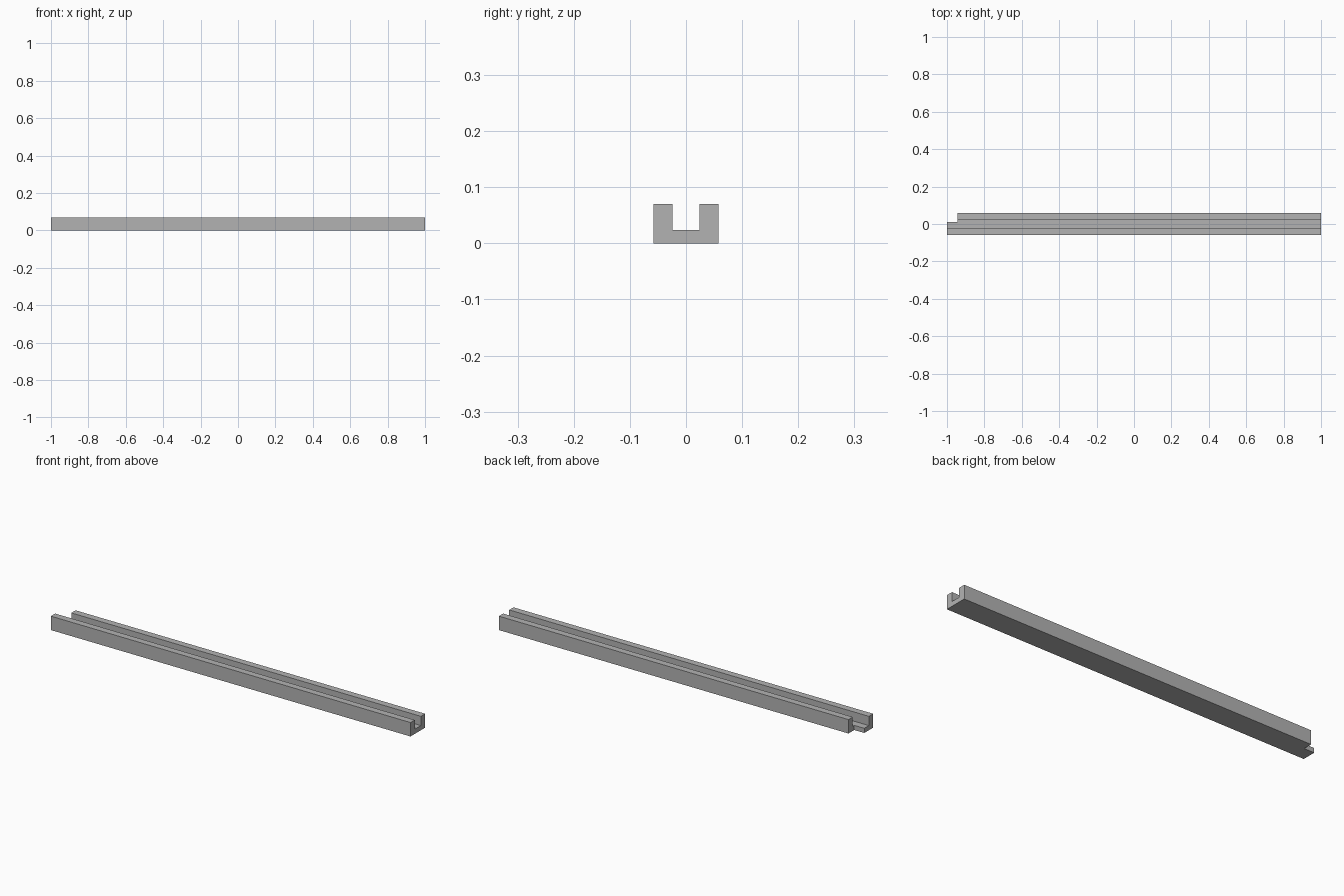
import bpy
import bmesh
from mathutils import Vector

default = bpy.data.objects.get("Cube")
if default:
    bpy.data.objects.remove(default, do_unlink=True)

# Main dimensions
HALF_LEN, HALF_W, HEIGHT = 1.0, 0.058, 0.07
GROOVE, FLOOR = 0.024, 0.0235
NOTCH_X, NOTCH_Y = -0.944, 0.012

grey = bpy.data.materials.new("plain grey")
grey.use_nodes = True
colour = (0.45, 0.45, 0.45, 1)
grey.diffuse_color = colour
grey.node_tree.nodes["Principled BSDF"].inputs["Base Color"].default_value = colour


def extrude_x(name, profile, x0, x1):
    """Extrude a (y, z) outline along x into a closed solid."""
    bm = bmesh.new()
    face = bm.faces.new([bm.verts.new((x0, y, z)) for y, z in profile])
    result = bmesh.ops.extrude_face_region(bm, geom=[face], use_keep_orig=True)
    moved = [v for v in result["geom"] if isinstance(v, bmesh.types.BMVert)]
    bmesh.ops.translate(bm, verts=moved, vec=Vector((x1 - x0, 0, 0)))
    bmesh.ops.recalc_face_normals(bm, faces=bm.faces)
    mesh = bpy.data.meshes.new(name)
    bm.to_mesh(mesh)
    bm.free()
    mesh.materials.append(grey)
    obj = bpy.data.objects.new(name, mesh)
    bpy.context.collection.objects.link(obj)
    return obj


# U-shaped channel, mirrored half outline
half = [(HALF_W, 0), (HALF_W, HEIGHT), (GROOVE, HEIGHT), (GROOVE, FLOOR)]
outline = half + [(-y, z) for y, z in reversed(half)]
channel = extrude_x("grooved_rail", outline, -HALF_LEN, HALF_LEN)

# Corner notch at the right end of the back wall
low, high, back = -0.1, 0.2, 0.2
box = [(NOTCH_Y, low), (back, low), (back, high), (NOTCH_Y, high)]
cutter = extrude_x("notch_cutter", box, -HALF_LEN - 0.1, NOTCH_X)
cutter.hide_render = True
cutter.hide_set(True)
cut = channel.modifiers.new("end_notch", "BOOLEAN")
cut.operation = "DIFFERENCE"
cut.solver = "EXACT"
cut.object = cutter
